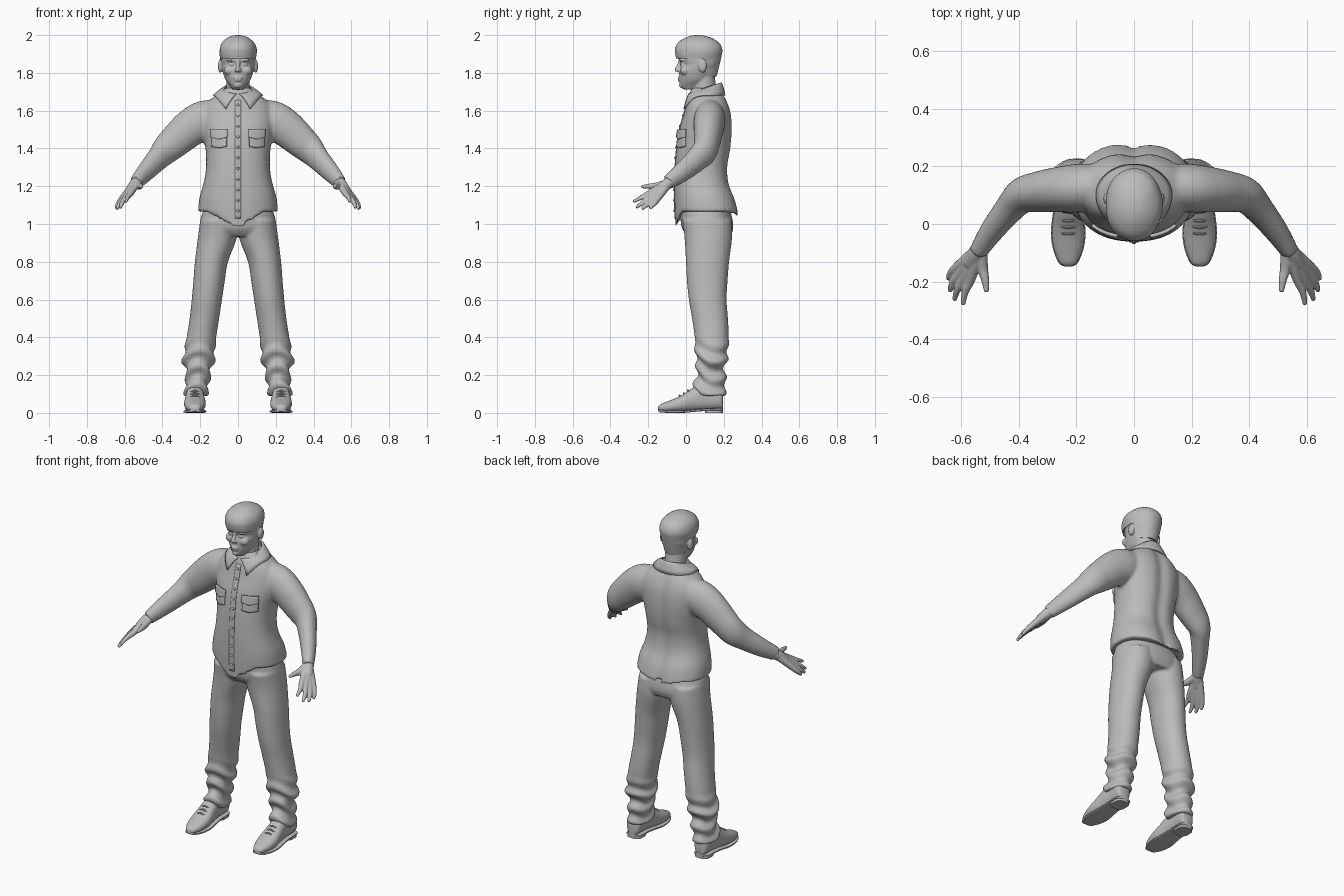
import bpy, bmesh, math
from mathutils import Vector, Matrix
from mathutils.bvhtree import BVHTree

if "Cube" in bpy.data.objects:
    bpy.data.objects.remove(bpy.data.objects["Cube"])

GREY = (0.5, 0.5, 0.5, 1)
mat = bpy.data.materials.new("plain_grey")
mat.use_nodes = True
mat.diffuse_color = GREY
mat.node_tree.nodes["Principled BSDF"].inputs["Base Color"].default_value = GREY


def clamp(v):
    return max(0.0, min(1.0, v))


def ease(v):
    v = clamp(v)
    return v * v * (3 - 2 * v)


def spline(rows, k):
    """Catmull-Rom interpolation between rows of numbers."""
    rows = [rows[0]] + list(rows) + [rows[-1]]
    out = []
    for a, b, c, d in zip(rows, rows[1:], rows[2:], rows[3:]):
        for i in range(k):
            t = i / k
            out.append([0.5 * (2 * q + (r - p) * t + (2 * p - 5 * q + 4 * r - s) * t * t
                               + (3 * q - p - 3 * r + s) * t ** 3)
                        for p, q, r, s in zip(a, b, c, d)])
    return out + [list(rows[-1])]


def skin(bm, rings):
    vs = [[bm.verts.new(p) for p in ring] for ring in rings]
    n = len(vs[0])
    for a, b in zip(vs, vs[1:]):
        for i in range(n):
            bm.faces.new((a[i], a[(i + 1) % n], b[(i + 1) % n], b[i]))
    bm.faces.new(vs[0])
    bm.faces.new(vs[-1])


def stack(bm, rows, axis="z", tweak=None, k=6, n=40, p=2.3):
    """Rows (level, a0, a1, b0, b1): rounded slices stacked along an axis."""
    rings = []
    for h, a0, a1, b0, b1 in spline(rows, k):
        ring = []
        for i in range(n):
            t = math.tau * i / n
            c, s = math.cos(t), math.sin(t)
            u = (a0 + a1) / 2 + (a1 - a0) / 2 * math.copysign(abs(c) ** (2 / p), c)
            w = (b0 + b1) / 2 + (b1 - b0) / 2 * math.copysign(abs(s) ** (2 / p), s)
            v = Vector((u, w, h) if axis == "z" else (u, h, w))
            ring.append(tweak(v, t) if tweak else v)
        rings.append(ring)
    skin(bm, rings)


def both(rows):
    return [(h, -w, w, b0, b1) for h, w, b0, b1 in rows]


def tube(bm, pts, flat=1.0, k=5, n=20):
    """Points (x, y, z, radius); flat narrows the tube sideways."""
    pts = spline(pts, k)
    rings = []
    for i, q in enumerate(pts):
        d = Vector(pts[min(i + 1, len(pts) - 1)][:3]) - Vector(pts[max(i - 1, 0)][:3])
        side = d.cross(Vector((0, 0, 1))).normalized()
        up = side.cross(d).normalized()
        rings.append([Vector(q[:3]) + q[3] * (side * flat * math.cos(math.tau * j / n)
                      + up * math.sin(math.tau * j / n)) for j in range(n)])
    skin(bm, rings)


def ball(bm, at, size):
    bmesh.ops.create_uvsphere(bm, u_segments=20, v_segments=12, radius=1,
                              matrix=Matrix.Translation(at) @ Matrix.Diagonal((*size, 1)))


def mirror(bm):
    copy = bmesh.ops.duplicate(bm, geom=bm.verts[:] + bm.edges[:] + bm.faces[:])
    for v in copy["geom"]:
        if isinstance(v, bmesh.types.BMVert):
            v.co.x *= -1


def finish(name, bm, voxel=0, relax=0, thick=0, angle=40):
    bmesh.ops.recalc_face_normals(bm, faces=bm.faces)
    me = bpy.data.meshes.new(name)
    bm.to_mesh(me)
    bm.free()
    me.materials.append(mat)
    ob = bpy.data.objects.new(name, me)
    bpy.context.collection.objects.link(ob)
    bpy.ops.object.select_all(action="DESELECT")
    ob.select_set(True)
    bpy.context.view_layer.objects.active = ob
    bpy.ops.object.shade_smooth_by_angle(angle=math.radians(angle))
    if voxel:
        m = ob.modifiers.new("blend", "REMESH")
        m.mode, m.voxel_size, m.use_smooth_shade = "VOXEL", voxel, True
    if relax:
        m = ob.modifiers.new("relax", "SMOOTH")
        m.factor, m.iterations = 0.5, relax
    if thick:
        m = ob.modifiers.new("cloth", "SOLIDIFY")
        m.thickness, m.offset = thick, 0
    return ob


def pair(name, build, **kw):
    for side, s in (("left", 1), ("right", -1)):
        bm = bmesh.new()
        build(bm)
        for v in bm.verts:
            v.co.x *= s
        finish(f"{side}_{name}", bm, **kw)


# Shirt: sleeves and torso blended, with a curved hem and a spine groove
def shirt_shape(v, t):
    if v.y > 0.15:
        v.y -= 0.014 * math.exp(-(v.x / 0.035) ** 2)
    if v.z < 1.25:
        rise = ease((abs(v.x) - 0.02) / 0.12)
        hem = 0.985 + 0.08 * rise if v.y < 0.1 else 1.035 + 0.03 * rise
        v.z = hem + (v.z - 1) * (1.25 - hem) / 0.25
    return v


bm = bmesh.new()
tube(bm, [(.08, .13, 1.57, .09), (.18, .125, 1.548, .105), (.25, .12, 1.51, .1),
          (.32, .113, 1.45, .09), (.385, .1, 1.39, .078), (.43, .055, 1.34, .065),
          (.49, -.02, 1.275, .053), (.54, -.095, 1.22, .04)], flat=0.8, n=28)
mirror(bm)
stack(bm, both([(1, .212, -.055, .284), (1.1, .204, -.06, .264), (1.2, .183, -.061, .232),
                (1.3, .169, -.058, .224), (1.4, .172, -.05, .24), (1.5, .188, -.035, .247),
                (1.58, .19, -.012, .242), (1.64, .165, .003, .225), (1.69, .105, .018, .2),
                (1.72, .07, .03, .18)]), tweak=shirt_shape, n=64)
shirt = finish("shirt", bm, voxel=0.009, relax=5)

# Trousers: hips and legs blended, with cloth folds above the ankles
def folds(v, t):
    a = 0.011 * ease((0.42 - v.z) / 0.14)
    a *= math.sin(v.z * 70 + 2 * math.sin(t) + 1.3 * math.cos(2 * t))
    return v + Vector((math.cos(t), math.sin(t), 0)) * a


bm = bmesh.new()
stack(bm, [(1.02, .01, .2, -.02, .24), (.93, .006, .212, -.008, .244), (.8, .053, .228, 0, .228),
           (.7, .07, .236, .005, .22), (.6, .085, .245, .015, .215), (.5, .1, .256, .032, .222),
           (.4, .115, .272, .046, .226), (.3, .125, .288, .05, .22), (.26, .132, .29, .056, .208),
           (.2, .15, .27, .055, .206), (.14, .155, .283, .04, .212), (.09, .165, .278, .038, .202)],
      tweak=folds, n=48, k=8, p=2.1)
mirror(bm)
stack(bm, both([(1.12, .165, -.03, .21), (1.05, .192, -.03, .24), (.98, .205, -.022, .25),
                (.935, .2, .01, .235)]))
finish("trousers", bm, voxel=0.008, relax=4)

# Head with neck, ears and face
bm = bmesh.new()
for at, size in (((.011, -.044, 1.812), (.009, .009, .008)), ((.035, -.026, 1.866), (.026, .01, .007)),
                 ((.034, -.019, 1.844), (.016, .012, .009)), ((.045, -.004, 1.812), (.03, .028, .026)),
                 ((.094, .088, 1.836), (.012, .022, .036))):
    ball(bm, at, size)
mirror(bm)
tube(bm, [(0, -.03, 1.868, .009), (0, -.038, 1.84, .01), (0, -.047, 1.818, .013),
          (0, -.046, 1.808, .009)])
ball(bm, (0, -.036, 1.774), (.024, .009, .006))
ball(bm, (0, -.035, 1.761), (.021, .009, .006))
ball(bm, (0, -.019, 1.735), (.022, .018, .016))
stack(bm, both([(1.713, .03, -.015, .06), (1.735, .046, -.031, .1), (1.76, .064, -.034, .125),
                (1.79, .076, -.036, .147), (1.82, .084, -.034, .163), (1.845, .088, -.026, .175),
                (1.87, .09, -.036, .182), (1.92, .09, -.042, .182), (1.96, .076, -.02, .16),
                (1.985, .045, .02, .11)]), p=2.1)
stack(bm, both([(1.6, .07, .035, .175), (1.68, .062, .03, .165), (1.8, .062, .045, .15)]), p=2)
finish("head", bm, voxel=0.005, relax=3)

# Hair cap: straight fringe, longer at the nape
def nape(v, t):
    d = clamp((1.91 - v.z) / 0.035) * ease((v.y - 0.09) / 0.05)
    ripple = 0.0025 * math.sin(5 * t + 40 * v.z)
    return Vector((v.x * (1 - 0.17 * d + ripple * 6), v.y - 0.026 * d, v.z - 0.095 * d))


bm = bmesh.new()
stack(bm, both([(1.875, .094, -.051, .188), (1.9, .098, -.057, .192), (1.93, .097, -.058, .191),
                (1.96, .085, -.042, .175), (1.983, .06, -.01, .14), (1.996, .032, .025, .1),
                (2, .006, .055, .07)]), tweak=nape, p=2.1, n=48)
finish("hair", bm, angle=60)

# Shirt collar folded down to two points at the front
bm = bmesh.new()
N, grid = 40, []
for i in range(N + 1):
    u = i / N * 2 - 1
    a, b = math.pi / 2 + u * (math.pi - 0.12), math.pi / 2 + u * (math.pi - 0.52)
    inner = Vector((.07 * math.cos(a), .1 + .085 * math.sin(a), 1.718 + .03 * math.sin(a)))
    front = clamp(-math.sin(b) / 0.87)
    outer = Vector((.13 * math.cos(b), .1 + (.105 + .022 * front) * math.sin(b),
                    1.68 - .072 * front ** 3))
    grid.append([bm.verts.new(inner.lerp(outer, t) + Vector((0, 0, .03 * t * (1 - t))))
                 for t in (0, .25, .5, .75, 1)])
for a, b in zip(grid, grid[1:]):
    for j in range(4):
        bm.faces.new((a[j], b[j], b[j + 1], a[j + 1]))
finish("collar", bm, thick=0.008)

# Details laid on the front of the shirt
tree = BVHTree.FromObject(shirt, bpy.context.evaluated_depsgraph_get())


def chest(x, z):
    hit = tree.ray_cast(Vector((x, -1, z)), Vector((0, 1, 0)))[0]
    return hit.y if hit else -0.04


def patch(bm, x0, x1, z0, z1, lift, nx=8, nz=8, point=0.0):
    vs = []
    for j in range(nz + 1):
        for i in range(nx + 1):
            x = x0 + (x1 - x0) * i / nx
            dip = point * (1 - abs(2 * i / nx - 1)) * (1 - j / nz)
            z = z0 + (z1 - z0) * j / nz - dip
            vs.append(bm.verts.new((x, chest(x, z) - lift, z)))
    for j in range(nz):
        for i in range(nx):
            q = j * (nx + 1) + i
            bm.faces.new((vs[q], vs[q + 1], vs[q + nx + 2], vs[q + nx + 1]))


def pocket(bm):
    patch(bm, .06, .14, 1.41, 1.48, .004, point=.008)
    patch(bm, .056, .145, 1.46, 1.5, .01, point=.012)


pair("chest_pocket", pocket, thick=0.012)
bm = bmesh.new()
patch(bm, -.016, .016, 1.03, 1.655, .001, 4, 40)
finish("button_placket", bm, thick=0.004)
bm = bmesh.new()
for i in range(11):
    z = 1.07 + 0.056 * i
    ball(bm, (0, chest(0, z) - .003, z), (.008, .005, .007))
finish("buttons", bm)


# Hands: each finger runs from the wrist, blended into a palm
def hand(bm):
    for bend, mid, tip in (((.565, -.188, 1.167), (.585, -.235, 1.141), (.593, -.28, 1.118)),
                           ((.585, -.183, 1.152), (.612, -.228, 1.115), (.623, -.264, 1.086)),
                           ((.602, -.17, 1.139), (.629, -.205, 1.103), (.639, -.234, 1.079)),
                           ((.612, -.148, 1.136), (.636, -.172, 1.104), (.645, -.192, 1.082))):
        tube(bm, [(.535, -.085, 1.226, .024), (*bend, .017), (*mid, .0125), (*tip, .008)])
    tube(bm, [(.53, -.085, 1.222, .022), (.525, -.15, 1.202, .019), (.516, -.195, 1.2, .014),
              (.511, -.237, 1.197, .008)])
    tube(bm, [(.52, -.06, 1.24, .028), (.545, -.1, 1.212, .03), (.572, -.14, 1.178, .024)])


pair("hand", hand, voxel=0.0045, relax=3)

# Shoes with sole, heel and laces
UPPER = [(-.147, .01, .014, .03), (-.135, .03, .008, .045), (-.09, .049, .005, .064),
         (-.04, .057, .005, .085), (0, .055, .006, .108), (.04, .05, .01, .135), (.1, .046, .015, .16),
         (.16, .046, .017, .15), (.188, .038, .018, .12), (.196, .02, .022, .09)]
MID = .228


def shoe(bm):
    stack(bm, [(y, MID - w, MID + w, a, b) for y, w, a, b in UPPER], axis="y", n=28)
    stack(bm, [(y, MID - w - .003, MID + w + .003, a - .005, a + .008) for y, w, a, b in UPPER],
          axis="y", n=28, p=5)
    stack(bm, [(z, MID - .045, MID + .045, .1, .196) for z in (0, .022)], p=3, k=2)
    for y, z in ((-.03, .09), (-.008, .103), (.014, .117)):
        tube(bm, [(MID - .026, y, z - .008, .004), (MID, y - .004, z + .002, .005),
                  (MID + .026, y, z - .008, .004)], n=8)


pair("shoe", shoe)
